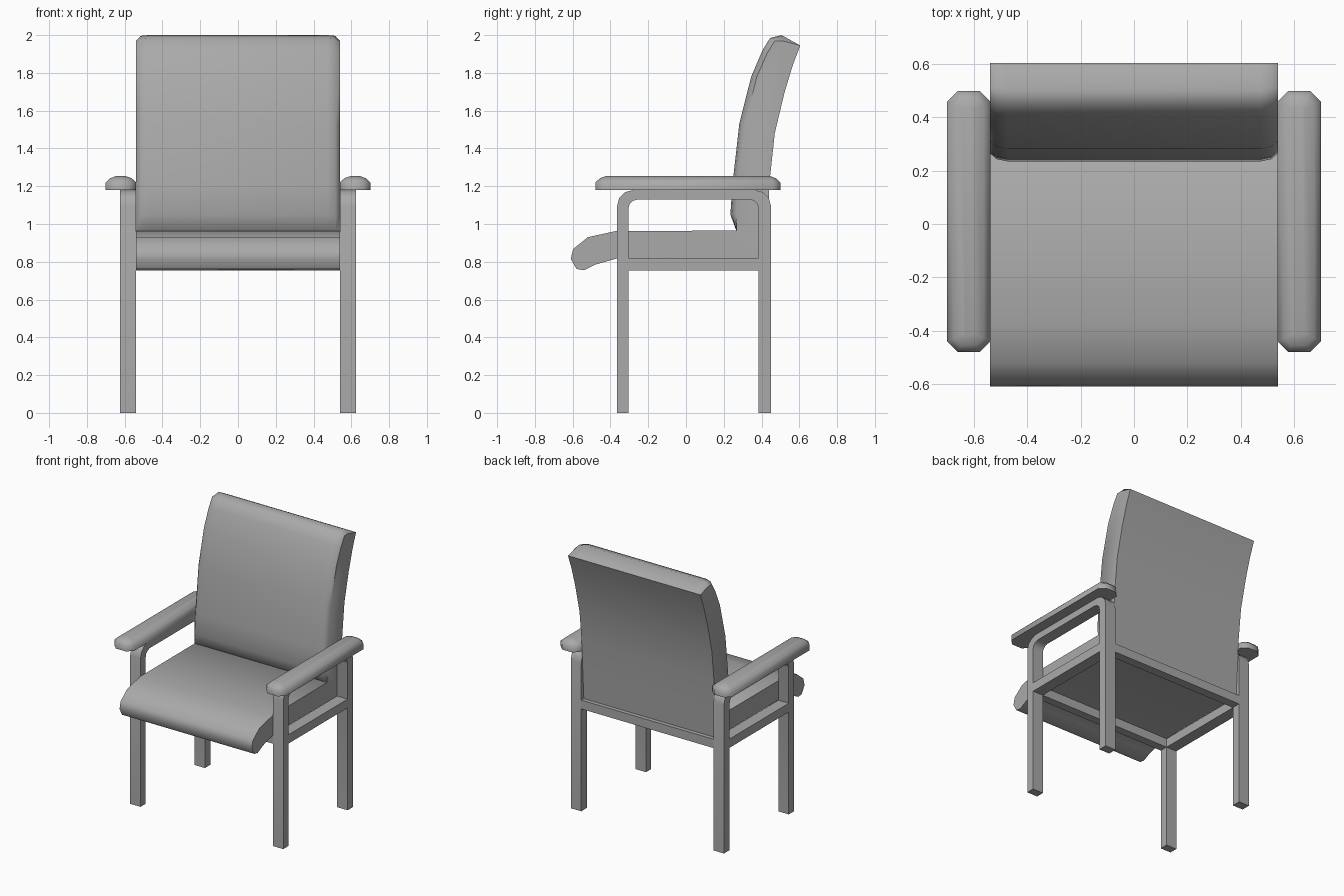
import bpy, math

old = bpy.data.objects.get("Cube")
if old:
    bpy.data.objects.remove(old, do_unlink=True)

grey = bpy.data.materials.new("plain grey")
grey.use_nodes = True
grey.diffuse_color = (0.4, 0.4, 0.4, 1)
grey.node_tree.nodes["Principled BSDF"].inputs["Base Color"].default_value = (0.4, 0.4, 0.4, 1)


def loft(name, rings, smooth=None):
    """Skin a list of equal rings of points and cap both ends."""
    n = len(rings[0])
    verts = [p for ring in rings for p in ring]
    faces = [tuple(range(n))[::-1], tuple(range(len(verts) - n, len(verts)))]
    for r in range(len(rings) - 1):
        for i in range(n):
            j = (i + 1) % n
            faces.append((r * n + i, r * n + j, (r + 1) * n + j, (r + 1) * n + i))
    mesh = bpy.data.meshes.new(name)
    mesh.from_pydata(verts, [], faces)
    mesh.materials.append(grey)
    obj = bpy.data.objects.new(name, mesh)
    bpy.context.collection.objects.link(obj)
    bpy.ops.object.select_all(action='DESELECT')
    obj.select_set(True)
    bpy.context.view_layer.objects.active = obj
    bpy.ops.object.mode_set(mode='EDIT')
    bpy.ops.mesh.select_all(action='SELECT')
    bpy.ops.mesh.normals_make_consistent(inside=False)
    bpy.ops.object.mode_set(mode='OBJECT')
    if smooth:
        bpy.ops.object.shade_smooth_by_angle(angle=math.radians(smooth))
    return obj


def at_x(profile, x):
    return [(x, y, z) for y, z in profile]


def box(name, x0, x1, y0, y1, z0, z1):
    side = [(y0, z0), (y1, z0), (y1, z1), (y0, z1)]
    return loft(name, [at_x(side, x0), at_x(side, x1)])


def arch(y0, y1, top, radius):
    """Upside-down U outline with rounded corners."""
    pts = [(y0, 0)]
    for cy, start in ((y0 + radius, 180), (y1 - radius, 90)):
        for k in range(4):
            a = math.radians(start - 30 * k)
            pts.append((cy + radius * math.cos(a), top - radius + radius * math.sin(a)))
    return pts + [(y1, 0)]


# Side frames: bent legs, rail and armrest
W = 0.54
frame = arch(-0.365, 0.45, 1.18, 0.085) + arch(-0.305, 0.385, 1.13, 0.05)[::-1]
for side, s in (("left", 1), ("right", -1)):
    loft(side + "_leg_frame", [at_x(frame, s * W), at_x(frame, s * 0.625)], 35)
    box(side + "_rail", s * W, s * 0.625, -0.305, 0.385, 0.755, 0.82)

    rings = []
    for z, inset in ((1.18, 0), (1.22, 0), (1.243, 0.025), (1.255, 0.06)):
        w, l, c = 0.081 - inset, 0.49 - inset, max(0.04 - inset * 0.5, 0.008)
        corners = [(w, l - c), (w - c, l), (c - w, l), (-w, l - c),
                   (-w, c - l), (c - w, -l), (w - c, -l), (w, c - l)]
        rings.append([(s * 0.62 + x, 0.01 + y, z) for x, y in corners])
    loft(side + "_armrest", rings, 50)

# Cross bars under the seat
box("front_bar", -W, W, -0.365, -0.305, 0.755, 0.82)
box("back_bar", -W, W, 0.385, 0.45, 0.755, 0.82)

# Seat cushion with a rolled front edge
seat = [(-0.54, 0.755), (-0.58, 0.762), (-0.61, 0.815), (-0.598, 0.867), (-0.52, 0.93),
        (-0.37, 0.963), (0.267, 0.965), (0.42, 0.82), (-0.35, 0.822), (-0.48, 0.785)]
loft("seat_cushion", [at_x(seat, -W), at_x(seat, W)], 50)

# Curved backrest, rounded towards its side edges
front = [(0.267, 0.963), (0.235, 1.05), (0.245, 1.2), (0.282, 1.53), (0.345, 1.78),
         (0.405, 1.92), (0.445, 1.985), (0.505, 2.0)]
back = [(0.605, 1.945), (0.565, 1.84), (0.52, 1.69), (0.47, 1.48), (0.445, 1.25),
        (0.43, 1.0), (0.42, 0.82)]
edge = [front[0]] + [(y + 0.03, z) for y, z in front[1:5]] + \
       [(y + 0.025, z - 0.015) for y, z in front[5:7]] + [(0.51, 1.97)]
mid = [front[0]] + [(y + 0.008, z - 0.004) for y, z in front[1:]]
loft("backrest", [at_x(edge + back, -W), at_x(mid + back, -0.515), at_x(front + back, -0.475),
                  at_x(front + back, 0.475), at_x(mid + back, 0.515), at_x(edge + back, W)], 50)
